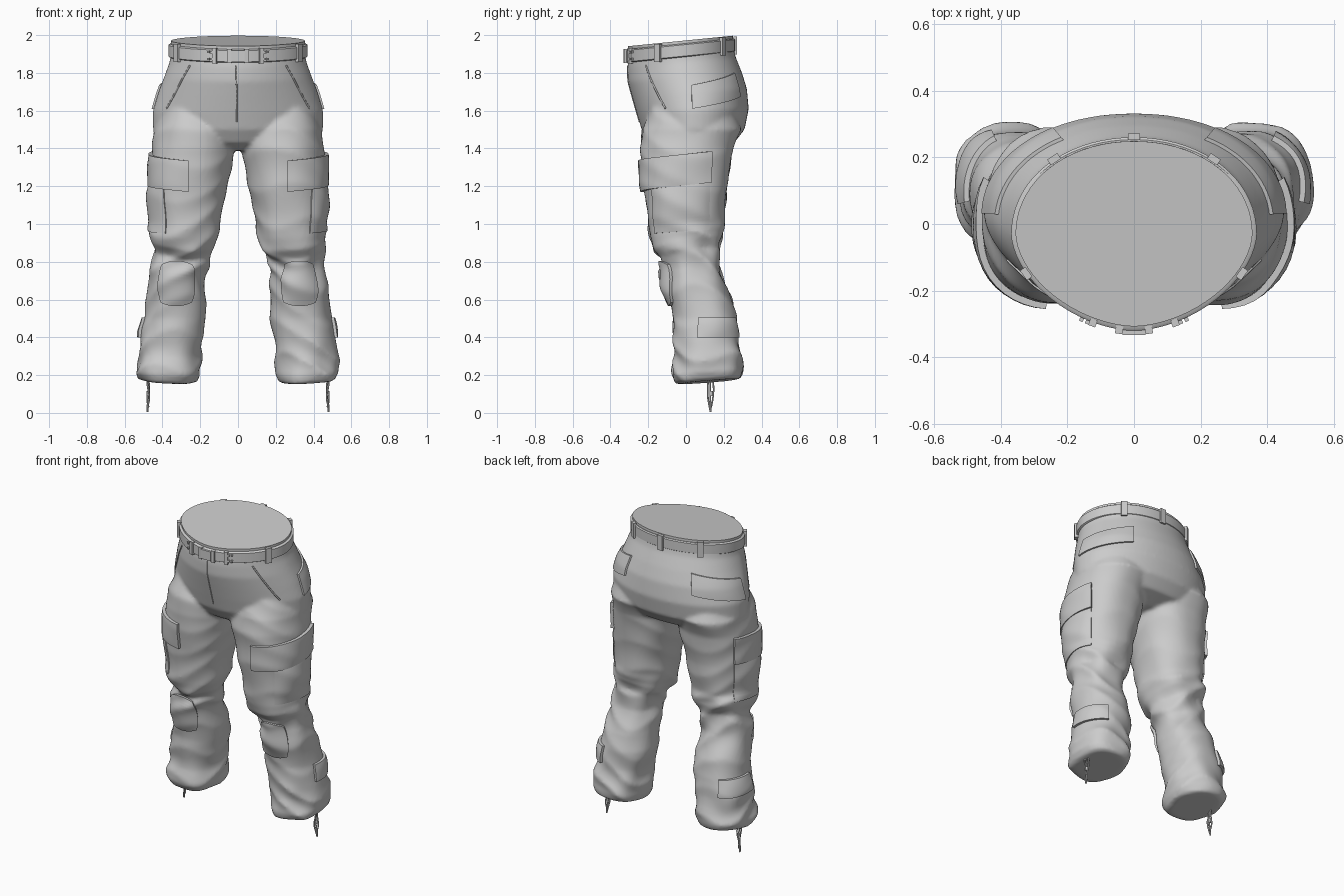
import bpy, math
from math import sin, cos, radians, pi, exp, copysign
from mathutils import Vector
from mathutils.bvhtree import BVHTree

if "Cube" in bpy.data.objects:
    bpy.data.objects.remove(bpy.data.objects["Cube"])

cloth = bpy.data.materials.new("grey cloth")
cloth.use_nodes = True
GREY = (0.6, 0.6, 0.6, 1)
cloth.diffuse_color = GREY
cloth.node_tree.nodes["Principled BSDF"].inputs["Base Color"].default_value = GREY


def make(name, verts, faces, angle=40):
    me = bpy.data.meshes.new(name)
    me.from_pydata(verts, [], faces)
    me.materials.append(cloth)
    ob = bpy.data.objects.new(name, me)
    bpy.context.collection.objects.link(ob)
    select(ob)
    bpy.ops.object.mode_set(mode='EDIT')
    bpy.ops.mesh.select_all(action='SELECT')
    bpy.ops.mesh.normals_make_consistent(inside=False)
    bpy.ops.object.mode_set(mode='OBJECT')
    bpy.ops.object.shade_smooth_by_angle(angle=radians(angle))
    return ob


def select(ob):
    bpy.ops.object.select_all(action='DESELECT')
    ob.select_set(True)
    bpy.context.view_layer.objects.active = ob


def resample(rows, step):
    """Evenly spaced rings between the given (z, x0, x1, y0, y1) rows."""
    out = []
    for a, b in zip(rows, rows[1:]):
        n = max(1, round(abs(a[0] - b[0]) / step))
        out += [[p + (q - p) * i / n for p, q in zip(a, b)] for i in range(n)]
    return out + [rows[-1]]


def rounded(t, front, back):
    """Unit superellipse point with separate front and back roundness."""
    e = 2 / (front if sin(t) < 0 else back)
    return copysign(abs(cos(t)) ** e, cos(t)), copysign(abs(sin(t)) ** e, sin(t))


def loft(rows, front=2.0, back=2.0, seg=72, fold=None, slope=0.0):
    """Closed tube through rounded rings."""
    verts, faces = [], []
    for z, x0, x1, y0, y1 in rows:
        for k in range(seg):
            t = 2 * pi * k / seg
            c, s = rounded(t, front, back)
            d = fold(t, z) if fold else 0
            x = (x0 + x1) / 2 + ((x1 - x0) / 2 + d) * c
            y = (y0 + y1) / 2 + ((y1 - y0) / 2 + d) * s
            verts.append((x, y, z + slope * y * min(1, max(0, (z - 1.5) / 0.35))))
    n = len(rows)
    for i in range(n - 1):
        for k in range(seg):
            j = (k + 1) % seg
            faces.append((i * seg + k, i * seg + j, (i + 1) * seg + j, (i + 1) * seg + k))
    faces += [tuple(range(seg))[::-1], tuple(range((n - 1) * seg, n * seg))]
    return verts, faces


def leg_fold(side):
    """Irregular diagonal creases, strongest at the knee and the ankle."""
    def fold(t, z):
        amp = 0.004 + 0.01 * exp(-((z - 0.82) / 0.15) ** 2) + 0.008 * exp(-((z - 0.27) / 0.12) ** 2)
        a = 0.7 - 2 * abs(sin(z * 20 + t + 1.1 * sin(2 * t + 5 * z + side)))
        b = sin(z * 19 - 2 * t + side) * sin(3 * t + z * 6)
        return amp * (0.7 * a + 0.7 * b)
    return fold


def sag(x, y, z):
    """Tilt the thigh hem over the knee and the cuff opening."""
    hem = (.2 * y + .12 * (x - .29)) * exp(-((z - .87) / .11) ** 2)
    cuff = max(0, .33 - z) * (.5 * (y - .11) + .3 * (x - .37))
    return z + hem + cuff


# trousers: hips and two legs fused into one cloth surface
HIPS = [(1.39, -.2, .2, -.12, .14), (1.43, -.4, .4, -.19, .255), (1.5, -.45, .45, -.235, .31),
        (1.6, -.45, .45, -.262, .332), (1.7, -.42, .42, -.288, .322), (1.78, -.39, .39, -.308, .295),
        (1.86, -.362, .362, -.31, .262), (1.94, -.35, .35, -.3, .245)]
LEG = [(1.66, .1, .38, -.17, .22), (1.5, .014, .446, -.233, .293), (1.4, .014, .456, -.243, .25),
       (1.2, .054, .463, -.226, .22), (1.0, .095, .456, -.2, .2), (.95, .1, .47, -.193, .208),
       (.895, .115, .468, -.178, .204), (.84, .145, .452, -.128, .172), (.74, .17, .474, -.114, .188),
       (.6, .168, .488, -.088, .245), (.5, .168, .498, -.07, .27), (.38, .187, .522, -.068, .282),
       (.3, .196, .532, -.067, .296), (.21, .197, .546, -.078, .308), (.172, .213, .525, -.06, .298),
       (.165, .235, .5, -.03, .28)]
verts, faces = loft(resample(HIPS, .02), 1.8, 2.1, slope=.1)
for side in (1, -1):
    v, f = loft(resample(LEG, .012), 2.2, 2.3, fold=leg_fold(side))
    base = len(verts)
    verts += [(side * x, y, sag(x, y, z)) for x, y, z in v]
    faces += [tuple(base + i for i in p[::side]) for p in f]
trousers = make("trousers", verts, faces)
remesh = trousers.modifiers.new("fuse", 'REMESH')
remesh.mode, remesh.voxel_size, remesh.use_smooth_shade = 'VOXEL', .012, True
soft = trousers.modifiers.new("soften", 'SMOOTH')
soft.factor, soft.iterations = .5, 4
dg = bpy.context.evaluated_depsgraph_get()
trousers.data = bpy.data.meshes.new_from_object(trousers.evaluated_get(dg))
trousers.modifiers.clear()
trousers.data.materials.clear()
trousers.data.materials.append(cloth)
trousers.data.shade_smooth()
bvh = BVHTree.FromPolygons([v.co for v in trousers.data.vertices],
                           [p.vertices[:] for p in trousers.data.polygons])


def cast(axis, deg, z, side, lift):
    """Point on the cloth at an angle about an upright axis, lifted outward."""
    d = Vector((side * cos(radians(deg)), sin(radians(deg)), 0))
    o = Vector((side * axis[0], axis[1], z))
    hit = bvh.ray_cast(o + d * .8, -d, .8)[0]
    return (hit or o + d * .2) + d * lift


def panel(name, axis, a0, a1, z0, z1, tilt=0, thick=.018, puff=.008, rnd=0.0, taper=0.0, n=16):
    """Cloth patch that wraps the surface, made for both sides."""
    ticks = [-1] + [-1 + 2 * i / n for i in range(n + 1)] + [1]
    m = len(ticks)
    quads = [(i * m + j, (i + 1) * m + j, (i + 1) * m + j + 1, i * m + j + 1)
             for i in range(m - 1) for j in range(m - 1)]
    for side, word in ((1, "left"), (-1, "right")):
        pts = []
        for i, p in enumerate(ticks):
            for j, q in enumerate(ticks):
                u = p * math.sqrt(1 - rnd * q * q / 2) * (1 - taper * q)
                v = q * math.sqrt(1 - rnd * p * p / 2)
                edge = i in (0, m - 1) or j in (0, m - 1)
                lift = -.012 if edge else thick + puff * (1 - p * p) * (1 - q * q)
                z = (z0 + z1) / 2 + v * (z1 - z0) / 2 + tilt * u
                pts.append(cast(axis, (a0 + a1) / 2 + u * (a1 - a0) / 2, z, side, lift))
        make(word + "_" + name, pts, quads)


# pockets and knee pads
panel("cargo_pocket", (.25, 0), -52, 34, .96, 1.24, tilt=.01, thick=.006, puff=.022)
panel("cargo_flap", (.25, 0), -87, 35, 1.195, 1.36, tilt=.025, thick=.02, puff=.006)
panel("back_pocket", (0, 0), 4, 50, 1.642, 1.768, tilt=.032, thick=.011, puff=.004)
panel("shin_pocket", (.35, .11), -16, 66, .4, .505, thick=.016)
panel("knee_pad", (.33, .05), -126, -56, .565, .805, thick=.016, puff=.02, rnd=.6, taper=.12)


def tube(name, pts, r):
    """Thin round cord along a path."""
    cu = bpy.data.curves.new(name, 'CURVE')
    cu.dimensions, cu.bevel_depth, cu.bevel_resolution, cu.use_fill_caps = '3D', r, 1, True
    sp = cu.splines.new('POLY')
    sp.points.add(len(pts) - 1)
    for q, p in zip(sp.points, pts):
        q.co = (*p, 1)
    cu.materials.append(cloth)
    ob = bpy.data.objects.new(name, cu)
    bpy.context.collection.objects.link(ob)
    select(ob)
    bpy.ops.object.convert(target='MESH')


# seams: fly and slanted hip pockets
tube("fly_seam", [cast((0, 0), -91.5, 1.84 - .025 * i, 1, 0) for i in range(13)], .004)
for side, word in ((1, "left"), (-1, "right")):
    tube(word + "_hip_pocket_seam",
         [cast((0, 0), -40 + 24 * i / 12, 1.84 - .019 * i, side, .001) for i in range(13)], .005)

# waistband with flat top, and belt around it
FRONT, BACK = 1.75, 2.05
make("waistband", *loft([(1.86, -.352, .352, -.3, .25), (1.972, -.355, .355, -.307, .248)], FRONT, BACK, slope=.1))
BELT = [(1.885, .36, -.312, .253), (1.89, .368, -.32, .26), (1.95, .368, -.32, .26), (1.956, .36, -.312, .253)]
make("belt", *loft([(z, -w, w, a, b) for z, w, a, b in BELT], FRONT, BACK, slope=.1))


def belt_box(name, deg, width, height, depth, z=1.92):
    """Small block lying flat on the belt."""
    c, s = rounded(radians(deg), FRONT, BACK)
    p = (FRONT if s < 0 else BACK) - 1
    out = Vector((copysign(abs(c) ** p, c) / .365, copysign(abs(s) ** p, s) / .287, 0)).normalized()
    along = Vector((-out.y, out.x, 0))
    y = -.03 + .287 * s
    mid = Vector((.365 * c, y, z + .1 * y)) + out * .004
    pts = [mid + out * a * depth / 2 + along * b * width / 2 + Vector((0, 0, h * height / 2))
           for a in (-1, 1) for b in (-1, 1) for h in (-1, 1)]
    make(name, pts, [(0, 1, 3, 2), (4, 6, 7, 5), (0, 4, 5, 1), (2, 3, 7, 6), (0, 2, 6, 4), (1, 5, 7, 3)])


for i, deg in enumerate((-27, -153, 50, 90, 130)):
    belt_box("belt_loop_%d" % (i + 1), deg, .036, .096, .02)
belt_box("buckle", -90, .07, .06, .022)
for i, dx in enumerate((-9, 9)):
    belt_box("buckle_prong_%d" % (i + 1), -90 + dx, .022, .074, .024)
    belt_box("belt_keeper_%d" % (i + 1), -90 + dx * 2.5, .022, .082, .022)
for deg in (-118, -115, -65, -62):
    for dz in (-.018, .018):
        belt_box("belt_eyelet", deg, .012, .012, .02, 1.92 + dz)

# drawcords hanging from the cuffs
for side, word in ((1, "left"), (-1, "right")):
    for k, dy in enumerate((-.018, -.004, .014)):
        end = (.006, .004, .03)[k]
        path = [(side * (.475 + .006 * sin(i * 1.3 + k)), .132 + dy * sin(.5 + i * .42), .2 + (end - .2) * i / 6)
                for i in range(7)]
        tube("%s_drawcord_%d" % (word, k + 1), path, .0045)
    tube(word + "_cord_knot", [(side * .476, .132, .115), (side * .476, .134, .09)], .009)
